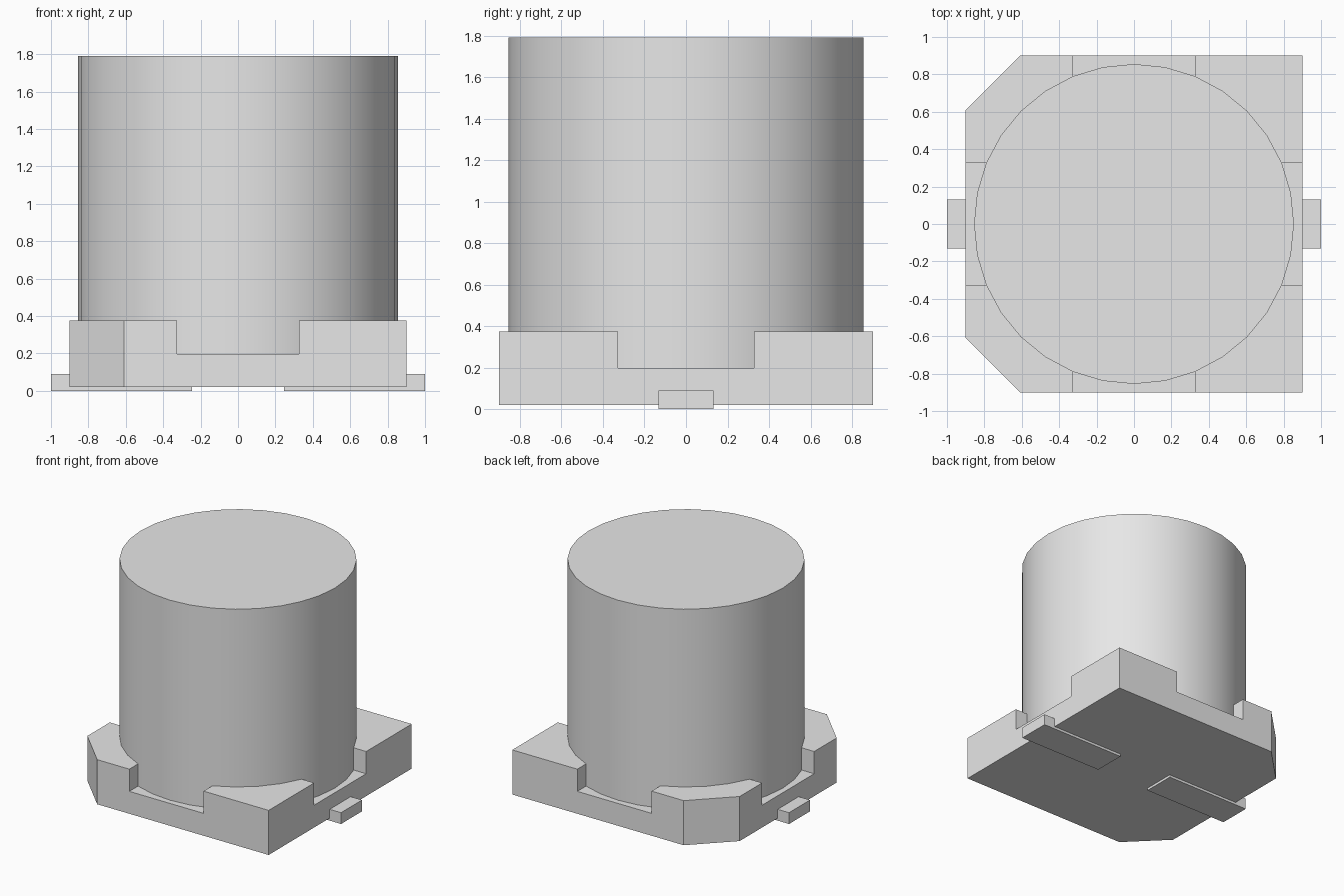
import bpy
import bmesh
import math
from mathutils import Matrix, Vector

if "Cube" in bpy.data.objects:
    bpy.data.objects.remove(bpy.data.objects["Cube"])

RADIUS, SIDES = 0.855, 32
HALF = 0.9
FLOOR, WALL_TOP, CAN_TOP = 0.198, 0.375, 1.79

grey = bpy.data.materials.new("light_grey")
grey.use_nodes = True
colour = (0.8, 0.8, 0.8, 1)
grey.diffuse_color = colour
grey.node_tree.nodes["Principled BSDF"].inputs["Base Color"].default_value = colour


def prism(name, outline, direction):
    """Extrude a closed outline of 3D points along a direction."""
    bm = bmesh.new()
    face = bm.faces.new([bm.verts.new(p) for p in outline])
    top = bmesh.ops.extrude_face_region(bm, geom=[face])["geom"]
    bmesh.ops.translate(bm, vec=direction,
                        verts=[v for v in top if isinstance(v, bmesh.types.BMVert)])
    bmesh.ops.recalc_face_normals(bm, faces=bm.faces)
    mesh = bpy.data.meshes.new(name)
    bm.to_mesh(mesh)
    bm.free()
    obj = bpy.data.objects.new(name, mesh)
    obj.data.materials.append(grey)
    bpy.context.collection.objects.link(obj)
    return obj


def activate(obj):
    bpy.ops.object.select_all(action='DESELECT')
    obj.select_set(True)
    bpy.context.view_layer.objects.active = obj


def rim(step):
    a = math.tau * step / SIDES
    return Vector((RADIUS * math.cos(a), RADIUS * math.sin(a), FLOOR))


# Cylindrical can
can = prism("can", [rim(i) for i in range(SIDES)], (0, 0, CAN_TOP - FLOOR))
activate(can)
bpy.ops.object.shade_smooth_by_angle(angle=math.radians(30))

# Square base with two cut corners on its right side
cut = 0.61
base = prism("base", [(x, y, 0.02) for x, y in (
    (HALF, -HALF), (HALF, HALF), (-cut, HALF), (-HALF, cut),
    (-HALF, -cut), (-cut, -HALF))], (0, 0, WALL_TOP - 0.02))

# Recess: round seat for the can, opened through the middle of each side
outline = []
for quarter in range(4):
    turn = Matrix.Rotation(quarter * math.pi / 2, 3, 'Z')
    edge = rim(2).y
    slot = [Vector((1.2, -edge, FLOOR)), Vector((1.2, edge, FLOOR))]
    outline += [turn @ p for p in slot + [rim(i) for i in range(2, 7)]]
cutter = prism("recess_cutter", outline, (0, 0, 0.5))
cutter.hide_render = True
mod = base.modifiers.new("recess", 'BOOLEAN')
mod.operation = 'DIFFERENCE'
mod.solver = 'EXACT'
mod.object = cutter
activate(base)
bpy.ops.object.modifier_apply(modifier=mod.name)
bpy.data.objects.remove(cutter)

# L-shaped terminals under the base
for side, sign in (("left", 1), ("right", -1)):
    profile = ((0.245, 0), (1, 0), (1, 0.09), (HALF, 0.09), (HALF, 0.02), (0.245, 0.02))
    prism(side + "_terminal", [(sign * x, -0.132, z) for x, z in profile], (0, 0.264, 0))
